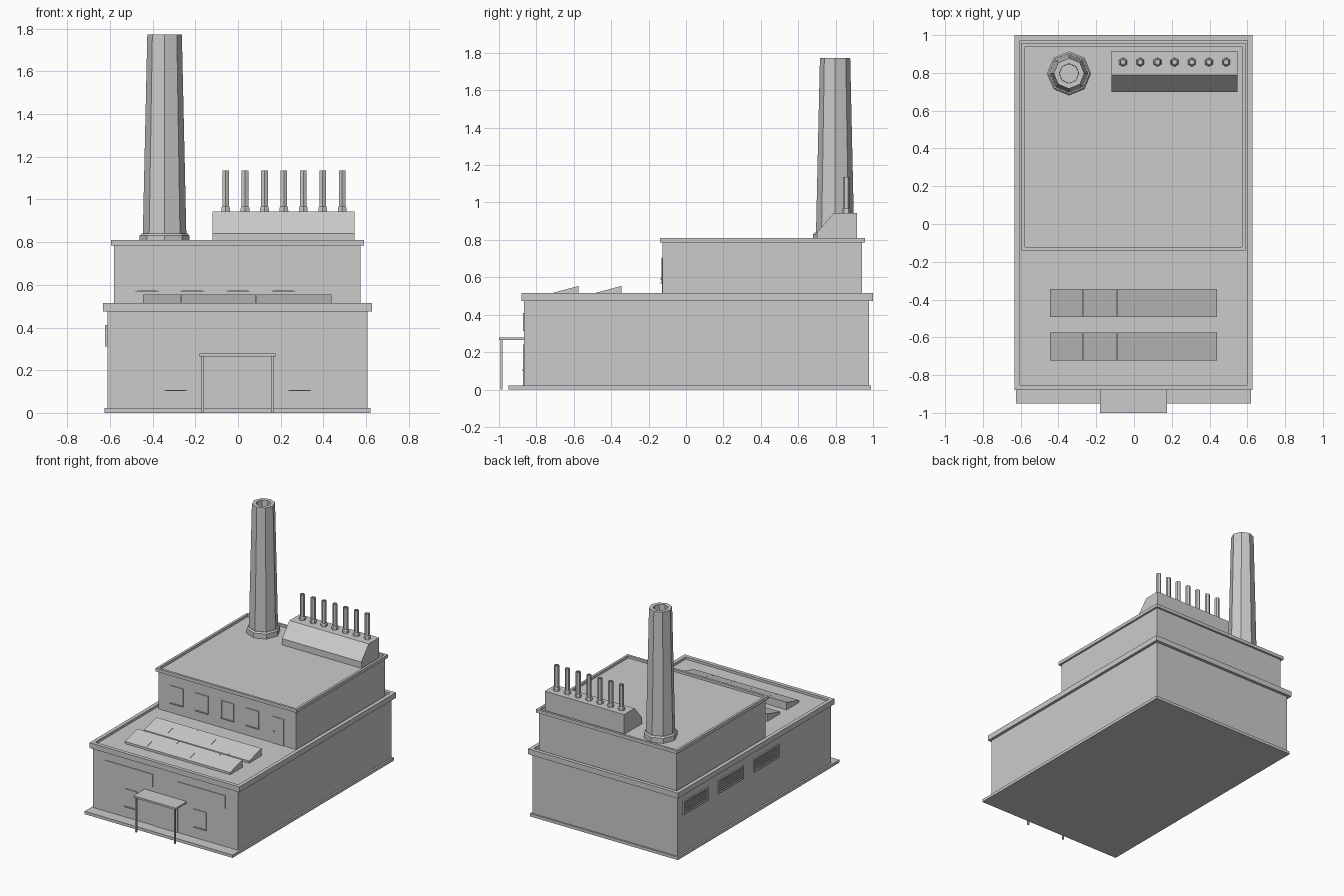
import bpy
import bmesh
from math import cos, sin, pi, tau

cube = bpy.data.objects.get("Cube")
if cube:
    bpy.data.objects.remove(cube, do_unlink=True)

GREY = (0.6, 0.6, 0.6, 1)
grey = bpy.data.materials.new("plain_grey")
grey.use_nodes = True
grey.diffuse_color = GREY
grey.node_tree.nodes["Principled BSDF"].inputs["Base Color"].default_value = GREY


def finish(name, bm):
    bmesh.ops.recalc_face_normals(bm, faces=bm.faces[:])
    mesh = bpy.data.meshes.new(name)
    bm.to_mesh(mesh)
    bm.free()
    mesh.materials.append(grey)
    obj = bpy.data.objects.new(name, mesh)
    bpy.context.collection.objects.link(obj)
    return obj


def add_box(bm, x, y, z):
    verts = bmesh.ops.create_cube(bm, size=1)["verts"]
    for v in verts:
        for i, (low, high) in enumerate((x, y, z)):
            v.co[i] = high if v.co[i] > 0 else low
    return verts


def box(name, x, y, z):
    bm = bmesh.new()
    add_box(bm, x, y, z)
    return finish(name, bm)


def roof_tray(name, x, y, z, rim, depth):
    """Slab with a raised rim around a sunken roof."""
    bm = bmesh.new()
    add_box(bm, x, y, z)
    top = max(bm.faces, key=lambda f: f.calc_center_median().z)
    bmesh.ops.inset_region(bm, faces=[top], thickness=rim)
    low = bmesh.ops.extrude_face_region(bm, geom=[top])["geom"]
    bmesh.ops.translate(bm, vec=(0, 0, -depth),
                        verts=[g for g in low if isinstance(g, bmesh.types.BMVert)])
    bmesh.ops.delete(bm, geom=[top], context="FACES_ONLY")
    return finish(name, bm)


def prism(name, x, profile):
    """Extrude a closed (y, z) profile along x."""
    bm = bmesh.new()
    ends = [[bm.verts.new((px, y, z)) for y, z in profile] for px in x]
    for ring in ends:
        bm.faces.new(ring)
    for i in range(len(profile)):
        j = (i + 1) % len(profile)
        bm.faces.new((ends[0][i], ends[0][j], ends[1][j], ends[1][i]))
    return finish(name, bm)


def lathe(name, centre, profile, sides, turn=0):
    """Faceted solid from (radius, z) rings, capped at both ends."""
    bm = bmesh.new()
    rings = []
    for r, z in profile:
        angles = [turn + tau * i / sides for i in range(sides)]
        rings.append([bm.verts.new((centre[0] + r * cos(a), centre[1] + r * sin(a), z))
                      for a in angles])
    for a, b in zip(rings, rings[1:]):
        for i in range(sides):
            j = (i + 1) % sides
            bm.faces.new((a[i], a[j], b[j], b[i]))
    bm.faces.new(rings[0])
    bm.faces.new(rings[-1])
    return finish(name, bm)


# Main building masses
box("ground_slab", (-0.625, 0.62), (-0.95, 0.99), (0, 0.022))
box("lower_walls", (-0.612, 0.607), (-0.866, 0.978), (0.022, 0.476))
roof_tray("lower_roof", (-0.633, 0.628), (-0.88, 1), (0.474, 0.515), 0.04, 0.018)
box("upper_walls", (-0.58, 0.575), (-0.125, 0.942), (0.49, 0.787))
roof_tray("upper_roof", (-0.595, 0.59), (-0.14, 0.957), (0.785, 0.81), 0.025, 0.018)

# Entrance canopy, posts and double door
box("canopy", (-0.18, 0.175), (-1, -0.86), (0.264, 0.278))
for side, x in (("right", -0.17), ("left", 0.155)):
    box(f"canopy_post_{side}", (x, x + 0.011), (-0.992, -0.981), (0, 0.265))
for side, x in (("right", -0.1), ("left", 0.002)):
    box(f"door_leaf_{side}", (x, x + 0.098), (-0.871, -0.86), (0.022, 0.2))


def window(name, x, wall, z):
    """Framed pane on a front wall, with a sill below it."""
    bm = bmesh.new()
    bar = 0.008
    front = (wall - 0.006, wall + 0.004)
    add_box(bm, (x[0], x[0] + bar), front, z)
    add_box(bm, (x[1] - bar, x[1]), front, z)
    add_box(bm, x, front, (z[1] - bar, z[1]))
    add_box(bm, (x[0] + bar, x[1] - bar), (wall - 0.003, wall + 0.004), z)
    add_box(bm, x, (wall - 0.011, wall + 0.004), (z[0] - 0.003, z[0] + 0.003))
    return finish(name, bm)


# Ground floor windows, and wide strip windows above
for side, x in (("right", -0.345), ("left", 0.235)):
    window(f"lower_window_{side}", (x, x + 0.107), -0.866, (0.105, 0.24))
for side, x in (("right", -0.51), ("left", 0.1)):
    box(f"strip_window_{side}", (x, x + 0.4), (-0.871, -0.86), (0.312, 0.41))

# Upper floor windows and roof door
for i in range(4):
    x = -0.48 + i * 0.213
    window(f"upper_window_{i + 1}", (x, x + 0.107), -0.125, (0.571, 0.705))
box("roof_door", (0.375, 0.475), (-0.129, -0.12), (0.495, 0.7))
box("roof_door_handle", (0.388, 0.396), (-0.136, -0.125), (0.585, 0.593))

# Louvred vents on the right wall
for i in range(3):
    bm = bmesh.new()
    back = 0.915 - i * 0.425
    y, z = (back - 0.3, back), (0.312, 0.412)
    depth = (-0.622, -0.608)
    add_box(bm, depth, y, (z[0], z[0] + 0.008))
    add_box(bm, depth, y, (z[1] - 0.008, z[1]))
    add_box(bm, depth, (y[0], y[0] + 0.008), z)
    add_box(bm, depth, (y[1] - 0.008, y[1]), z)
    for k in range(6):
        slat = z[0] + 0.014 + k * 0.013
        add_box(bm, (-0.618, -0.608), (y[0] + 0.008, y[1] - 0.008), (slat, slat + 0.007))
    finish(f"side_vent_{i + 1}", bm)

# Two rows of sloping roof panels
for row, y in (("front", -0.722), ("back", -0.493)):
    for i in range(5):
        x = -0.445 + i * 0.177
        prism(f"roof_panel_{row}_{i + 1}", (x, x + 0.176),
              [(y, 0.495), (y, 0.514), (y + 0.148, 0.554), (y + 0.148, 0.495)])

# Octagonal chimney, hollow at the top
chimney = (-0.344, 0.797)
lathe("chimney_base", chimney, [(0.117, 0.79), (0.117, 0.83), (0.108, 0.84)], 8)
lathe("chimney", chimney,
      [(0.102, 0.835), (0.081, 1.773), (0.052, 1.773), (0.05, 1.65)], 8)

# Exhaust housing with a row of pipes
prism("exhaust_housing", (-0.12, 0.547),
      [(0.7, 0.79), (0.7, 0.84), (0.79, 0.943), (0.915, 0.943), (0.915, 0.79)])
for i in range(7):
    lathe(f"exhaust_pipe_{i + 1}", (-0.058 + i * 0.091, 0.857),
          [(0.024, 0.94), (0.023, 0.962), (0.018, 0.968), (0.018, 1.135),
           (0.012, 1.135), (0.012, 1.1)], 6, pi / 2)
